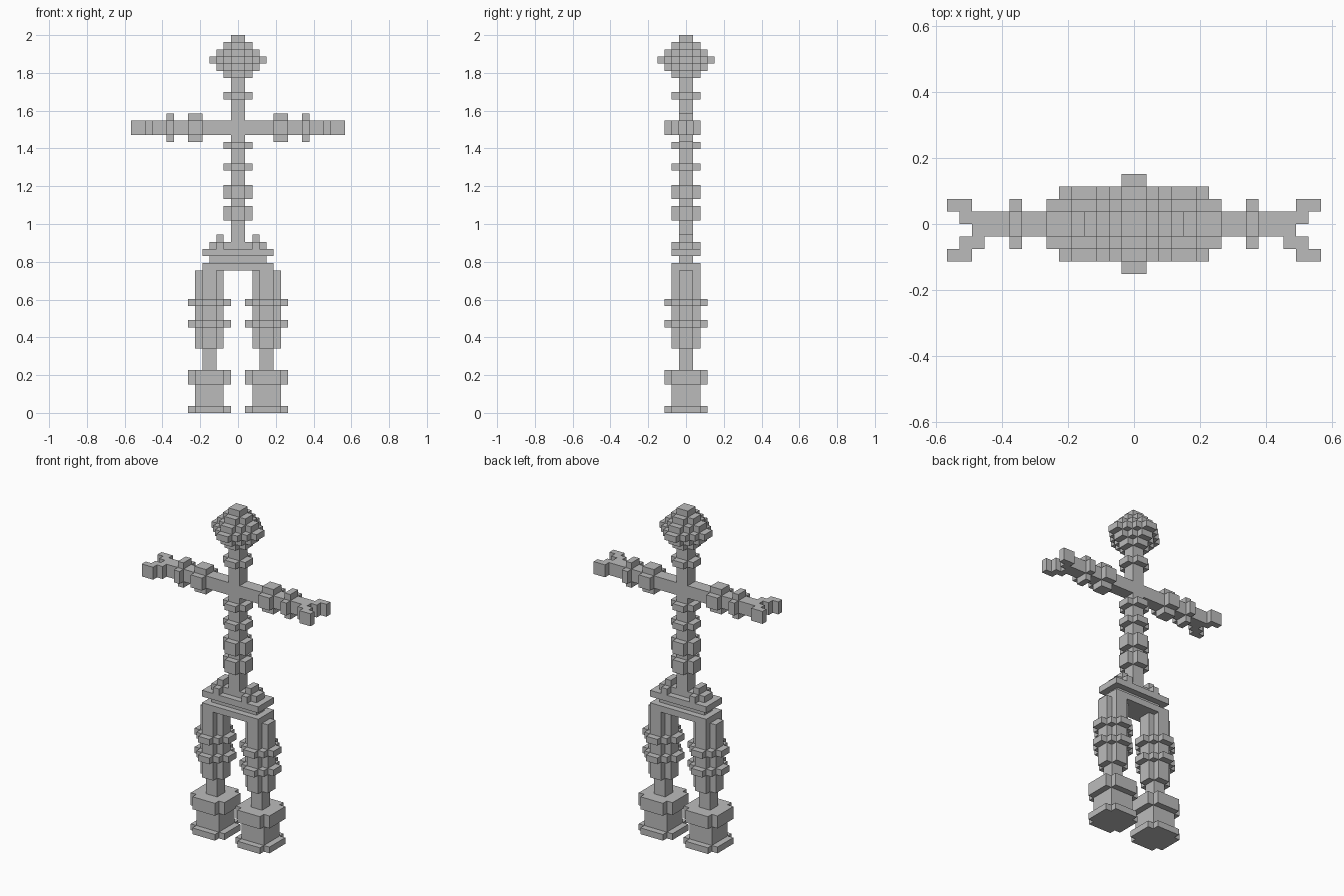
import bpy, bmesh, math
from mathutils import Vector

if "Cube" in bpy.data.objects:
    bpy.data.objects.remove(bpy.data.objects["Cube"])

U = 2 / 53                      # one voxel
parts = {}                      # part name -> set of voxel cells
ALL_DIRS = [Vector(d) for d in ((1, 0, 0), (-1, 0, 0), (0, 1, 0), (0, -1, 0), (0, 0, 1), (0, 0, -1))]

# Cross-sections: half sizes of overlapping rectangles
CORE = [(1, 1)]
BLOCK = [(2, 2)]
PLUS = [(2, 1), (1, 2)]
OCTAGON = [(3, 2), (2, 3)]


def diamond(r):
    return [(a, r + 1 - a) for a in range(1, r + 1)]


def box(name, x0, x1, y0, y1, z0, z1):
    """Fill a box of voxels unless another part already owns them."""
    taken = set().union(*parts.values()) if parts else set()
    cells = {(x, y, z) for x in range(x0, x1) for y in range(y0, y1) for z in range(z0, z1)}
    parts.setdefault(name, set()).update(cells - taken)


def layer(name, section, cx, z0, z1):
    """Vertical prism of a cross-section centred on x = cx."""
    for a, b in section:
        box(name, cx - a, cx + a, -b, b, z0, z1)


# Spine with neck and vertebra rings
layer("spine", CORE, 0, 22, 47)
for z0, z1 in ((27, 29), (30, 32), (34, 35), (37, 38), (44, 45)):
    layer("vertebrae", PLUS, 0, z0, z1)

# Head: stacked diamonds
for i, r in enumerate((2, 3, 4, 3, 2, 1)):
    layer("head", diamond(r), 0, 47 + i, 48 + i)

# Pelvis plates
box("pelvis", -5, 5, -2, 2, 20, 21)
box("pelvis", -4, 4, -1, 1, 21, 22)
box("pelvis", -5, 5, -2, 2, 22, 23)

for side, s in (("left", 1), ("right", -1)):
    def side_box(name, x0, x1, *yz):
        a, b = sorted((s * x0, s * x1))
        box(side + "_" + name, a, b, *yz)

    # Hip knobs
    side_box("hip_knob", 1, 4, -1, 1, 23, 24)
    side_box("hip_knob", 2, 3, -2, 2, 23, 24)
    side_box("hip_knob", 2, 3, -1, 1, 24, 25)

    # Arm with shoulder and elbow rings
    side_box("arm", 1, 13, -1, 1, 39, 41)
    for x0, x1 in ((5, 7), (9, 10)):
        side_box("arm_rings", x0, x1, -1, 1, 38, 42)
        side_box("arm_rings", x0, x1, -2, 2, 39, 41)

    # Forked hand
    side_box("hand", 13, 14, 0, 1, 39, 41)
    side_box("hand", 13, 15, 1, 2, 39, 41)
    side_box("hand", 12, 14, -2, -1, 39, 41)
    side_box("hand", 13, 15, -3, -2, 39, 41)

    # Leg with knee rings
    cx = 4 * s
    layer(side + "_leg", CORE, cx, 6, 20)
    layer(side + "_leg", PLUS, cx, 9, 20)
    for z in (12, 15):
        layer(side + "_knee_rings", diamond(3), cx, z, z + 1)

    # Boot: sole, body, cuff
    layer(side + "_boot", OCTAGON, cx, 0, 1)
    layer(side + "_boot", BLOCK, cx, 1, 4)
    layer(side + "_boot", OCTAGON, cx, 4, 6)

# Skin every part with its exposed voxel faces
grey = bpy.data.materials.new("grey")
grey.diffuse_color = (0.5, 0.5, 0.5, 1)
grey.use_nodes = True
grey.node_tree.nodes["Principled BSDF"].inputs["Base Color"].default_value = grey.diffuse_color
solid = set().union(*parts.values())

for name, cells in parts.items():
    bm = bmesh.new()
    for cell in sorted(cells):
        centre = Vector(cell) + Vector((0.5, 0.5, 0.5))
        for d in ALL_DIRS:
            if tuple(int(c + k) for c, k in zip(cell, d)) in solid:
                continue
            p = Vector((d.y, d.z, d.x)) * 0.5
            q = d.cross(p)
            mid = centre + d * 0.5
            bm.faces.new([bm.verts.new((mid + v) * U) for v in (p + q, q - p, -p - q, p - q)])
    bmesh.ops.remove_doubles(bm, verts=bm.verts[:], dist=0.001)
    bmesh.ops.dissolve_limit(bm, angle_limit=math.radians(1), verts=bm.verts[:], edges=bm.edges[:])
    mesh = bpy.data.meshes.new(name)
    bm.to_mesh(mesh)
    bm.free()
    mesh.materials.append(grey)
    bpy.context.collection.objects.link(bpy.data.objects.new(name, mesh))
